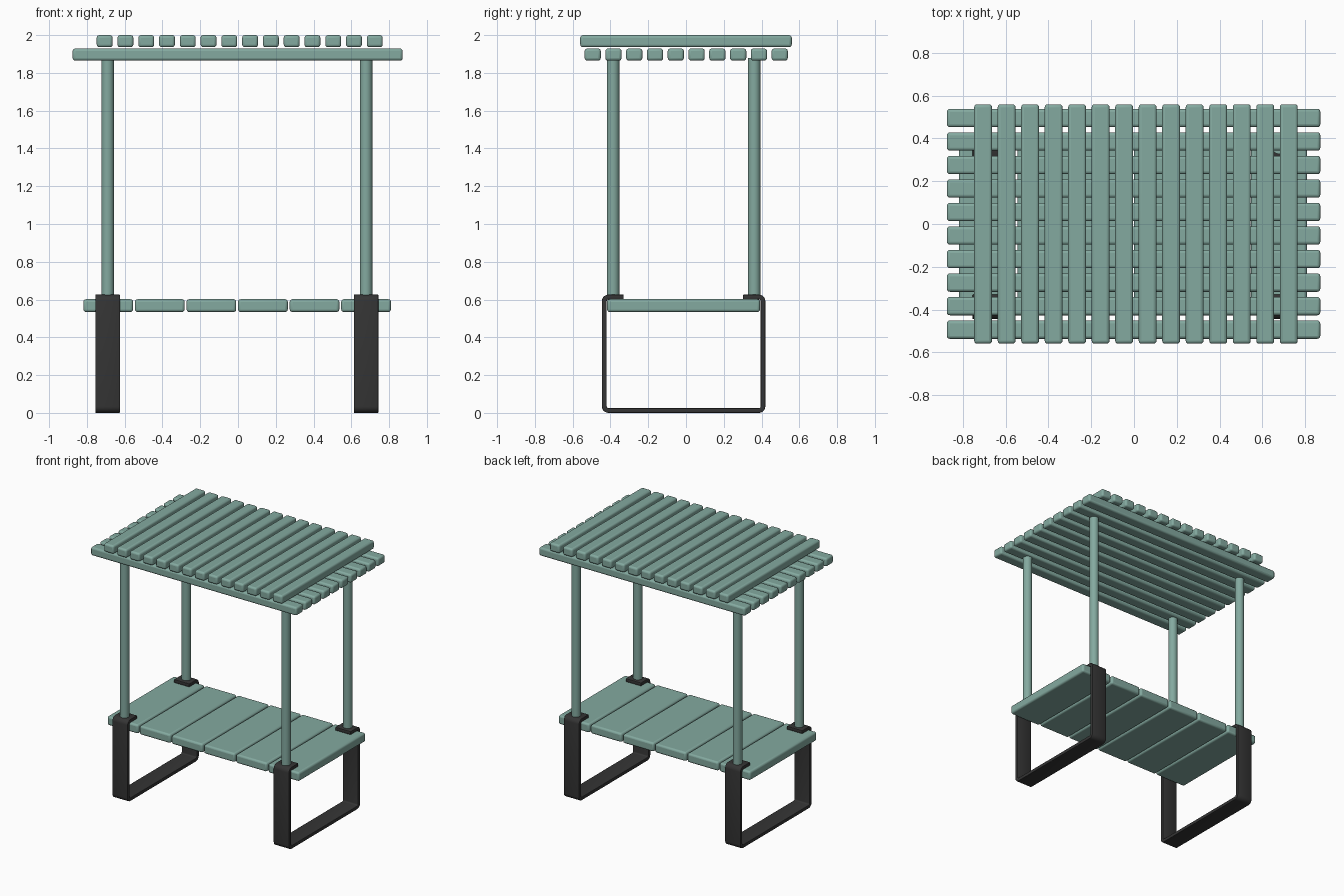
import bpy, bmesh, math

if "Cube" in bpy.data.objects:
    bpy.data.objects.remove(bpy.data.objects["Cube"])


def material(name, rgb):
    m = bpy.data.materials.new(name)
    m.diffuse_color = (*rgb, 1)
    m.use_nodes = True
    m.node_tree.nodes["Principled BSDF"].inputs["Base Color"].default_value = m.diffuse_color
    return m


green = material("green_paint", (0.23, 0.40, 0.35))
dark = material("dark_metal", (0.035, 0.035, 0.035))


def finish(ob, name, mat, bevel=0, segments=3):
    ob.name = name
    ob.data.materials.append(mat)
    if bevel:
        b = ob.modifiers.new("bevel", 'BEVEL')
        b.width, b.segments = bevel, segments
        b.limit_method = 'ANGLE'
        b.angle_limit = math.radians(40)
    bpy.ops.object.select_all(action='DESELECT')
    ob.select_set(True)
    bpy.context.view_layer.objects.active = ob
    bpy.ops.object.shade_smooth_by_angle(angle=math.radians(40))


def board(name, centre, size, bevel=0.014):
    bpy.ops.mesh.primitive_cube_add(size=1, location=centre)
    ob = bpy.context.object
    ob.scale = size
    bpy.ops.object.transform_apply(location=False, rotation=False, scale=True)
    finish(ob, name, green, bevel)


def rounded_path(pts, r, steps=5):
    # open right-angled path with rounded corners
    out = [pts[0]]
    for a, p, c in zip(pts, pts[1:], pts[2:]):
        def toward(q):
            d = math.dist(p, q)
            return ((q[0] - p[0]) / d * r, (q[1] - p[1]) / d * r)
        u, v = toward(a), toward(c)
        for i in range(steps + 1):
            t = math.pi / 2 * i / steps
            k, l = 1 - math.sin(t), 1 - math.cos(t)
            out.append((p[0] + u[0] * k + v[0] * l, p[1] + u[1] * k + v[1] * l))
    return out + [pts[-1]]


def leg_frame(name, x, width=0.13, thick=0.025):
    h = thick / 2
    y0, y1, z0, z1 = -0.445 + h, 0.42 - h, h, 0.626 - h
    path = rounded_path([(-0.33, z1), (y0, z1), (y0, z0), (y1, z0), (y1, z1), (0.302, z1)], 0.022)
    bm = bmesh.new()
    rows = [[bm.verts.new((x + s * width / 2, y, z)) for s in (-1, 1)] for y, z in path]
    for a, b in zip(rows, rows[1:]):
        bm.faces.new((a[0], a[1], b[1], b[0]))
    bmesh.ops.recalc_face_normals(bm, faces=bm.faces)
    me = bpy.data.meshes.new(name)
    bm.to_mesh(me)
    bm.free()
    ob = bpy.data.objects.new(name, me)
    bpy.context.collection.objects.link(ob)
    s = ob.modifiers.new("thickness", 'SOLIDIFY')
    s.thickness, s.offset = thick, 0
    s.use_even_offset = True
    finish(ob, name, dark, 0.003, 2)


# bent metal leg frames and round posts
for side, x in (("left", -0.69), ("right", 0.678)):
    leg_frame(f"{side}_leg_frame", x)
    for end, y in (("front", -0.386), ("back", 0.361)):
        bpy.ops.mesh.primitive_cylinder_add(vertices=32, radius=0.033, depth=1.27,
                                            location=(x, y, 1.245))
        finish(bpy.context.object, f"{side}_{end}_post", green)

# seat boards
for i in range(6):
    board(f"seat_board_{i + 1}", (-0.687 + 0.273 * i, -0.013, 0.568), (0.263, 0.81, 0.068))

# lower roof slats, running side to side
for i in range(10):
    board(f"lower_roof_slat_{i + 1}", (-0.002, -0.494 + 0.11 * i, 1.897), (1.747, 0.086, 0.064))

# upper roof slats, running front to back
for i in range(14):
    board(f"upper_roof_slat_{i + 1}", (-0.706 + 0.11 * i, 0, 1.968), (0.084, 1.12, 0.064))
